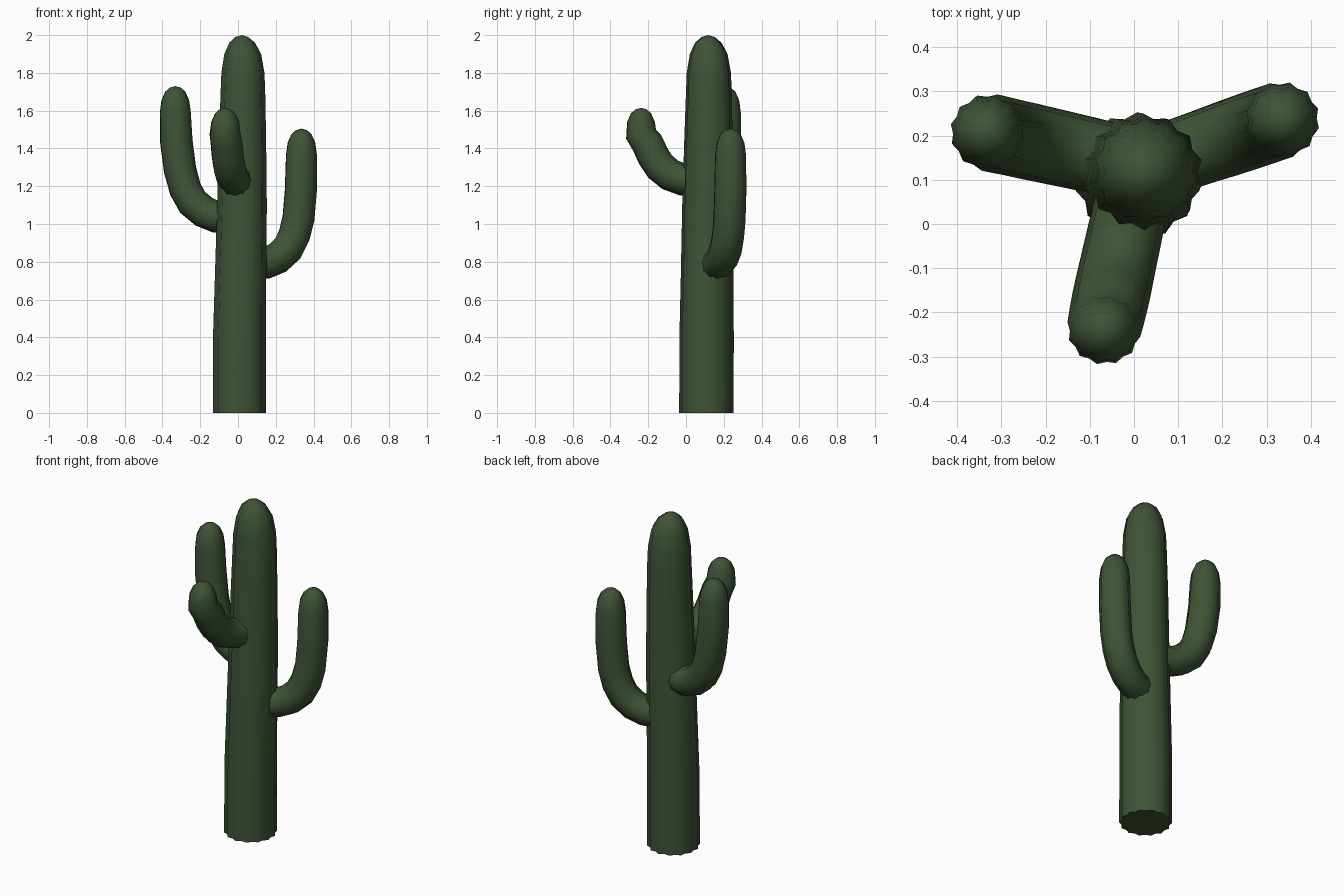
import bpy, bmesh, math
from mathutils import Vector

if "Cube" in bpy.data.objects:
    bpy.data.objects.remove(bpy.data.objects["Cube"])

green = bpy.data.materials.new("cactus green")
green.diffuse_color = (0.048, 0.088, 0.037, 1)
green.use_nodes = True
green.node_tree.nodes["Principled BSDF"].inputs["Base Color"].default_value = green.diffuse_color


def ribbed_tube(name, path, ribs, depth):
    """Sweep a ribbed star section along (x, y, z, radius) points; the last point is the tip."""
    bm = bmesh.new()
    pts = [Vector(p[:3]) for p in path]
    n = ribs * 2
    side = None
    rings = []
    for i, p in enumerate(path[:-1]):
        t = (pts[i + 1] - pts[max(i - 1, 0)]).normalized()
        if name == "trunk":
            t = Vector((0, 0, 1))
        if side is None:
            side = Vector((0, 1, 0)) if abs(t.y) < 0.8 else Vector((1, 0, 0))
        side = (side - t * side.dot(t)).normalized()
        up = t.cross(side)
        ring = []
        for k in range(n):
            a = math.tau * k / n
            r = p[3] * (1 if k % 2 == 0 else 1 - depth)
            ring.append(bm.verts.new(pts[i] + (side * math.cos(a) + up * math.sin(a)) * r))
        rings.append(ring)
    for a, b in zip(rings, rings[1:]):
        for k in range(n):
            j = (k + 1) % n
            bm.faces.new((a[k], a[j], b[j], b[k]))
    tip = bm.verts.new(pts[-1])
    for k in range(n):
        bm.faces.new((rings[-1][k], rings[-1][(k + 1) % n], tip))
    base = bm.faces.new(rings[0][::-1])
    bmesh.ops.recalc_face_normals(bm, faces=bm.faces)
    for f in bm.faces:
        f.smooth = f is not base
    mesh = bpy.data.meshes.new(name)
    bm.to_mesh(mesh)
    bm.free()
    mesh.materials.append(green)
    ob = bpy.data.objects.new(name, mesh)
    bpy.context.collection.objects.link(ob)


def arm(name, root, end, profile, top):
    """Profile rows: fraction from root to end, height, radius."""
    rows = profile + [(1.0, top - 0.14, 0.084), (1.0, top - 0.075, 0.075),
                      (1.0, top - 0.03, 0.055), (1.0, top - 0.008, 0.03), (1.0, top, 0)]
    path = [(root[0] + (end[0] - root[0]) * f, root[1] + (end[1] - root[1]) * f, z, r)
            for f, z, r in rows]
    ribbed_tube(name, path, 12, 0.08)


# Main trunk, tapering slightly to a rounded top
ribbed_tube("trunk", [
    (0.008, 0.108, 0, 0.144), (0.008, 0.109, 0.4, 0.144), (0.014, 0.112, 0.75, 0.139),
    (0.021, 0.115, 1.1, 0.135), (0.024, 0.119, 1.45, 0.128), (0.026, 0.121, 1.7, 0.121),
    (0.026, 0.121, 1.8, 0.117), (0.025, 0.12, 1.9, 0.1), (0.022, 0.118, 1.96, 0.07),
    (0.02, 0.117, 1.99, 0.035), (0.02, 0.117, 2.0, 0)], 14, 0.09)

# Upturned side arms
arm("left_arm", (0.02, 0.13), (-0.332, 0.208),
    [(0.1, 1.035, 0.083), (0.4, 1.04, 0.085), (0.57, 1.065, 0.086), (0.74, 1.115, 0.087),
     (0.85, 1.185, 0.087), (0.93, 1.29, 0.088), (0.985, 1.44, 0.088)], 1.73)
arm("right_arm", (0.02, 0.128), (0.336, 0.236),
    [(0.1, 0.785, 0.082), (0.42, 0.795, 0.084), (0.6, 0.82, 0.086), (0.77, 0.87, 0.087),
     (0.88, 0.94, 0.087), (0.95, 1.03, 0.087), (0.99, 1.18, 0.087)], 1.505)
arm("front_arm", (0.01, 0.12), (-0.068, -0.238),
    [(0.1, 1.225, 0.083), (0.38, 1.235, 0.085), (0.57, 1.26, 0.086), (0.72, 1.305, 0.087),
     (0.82, 1.36, 0.087), (0.91, 1.43, 0.086)], 1.615)
